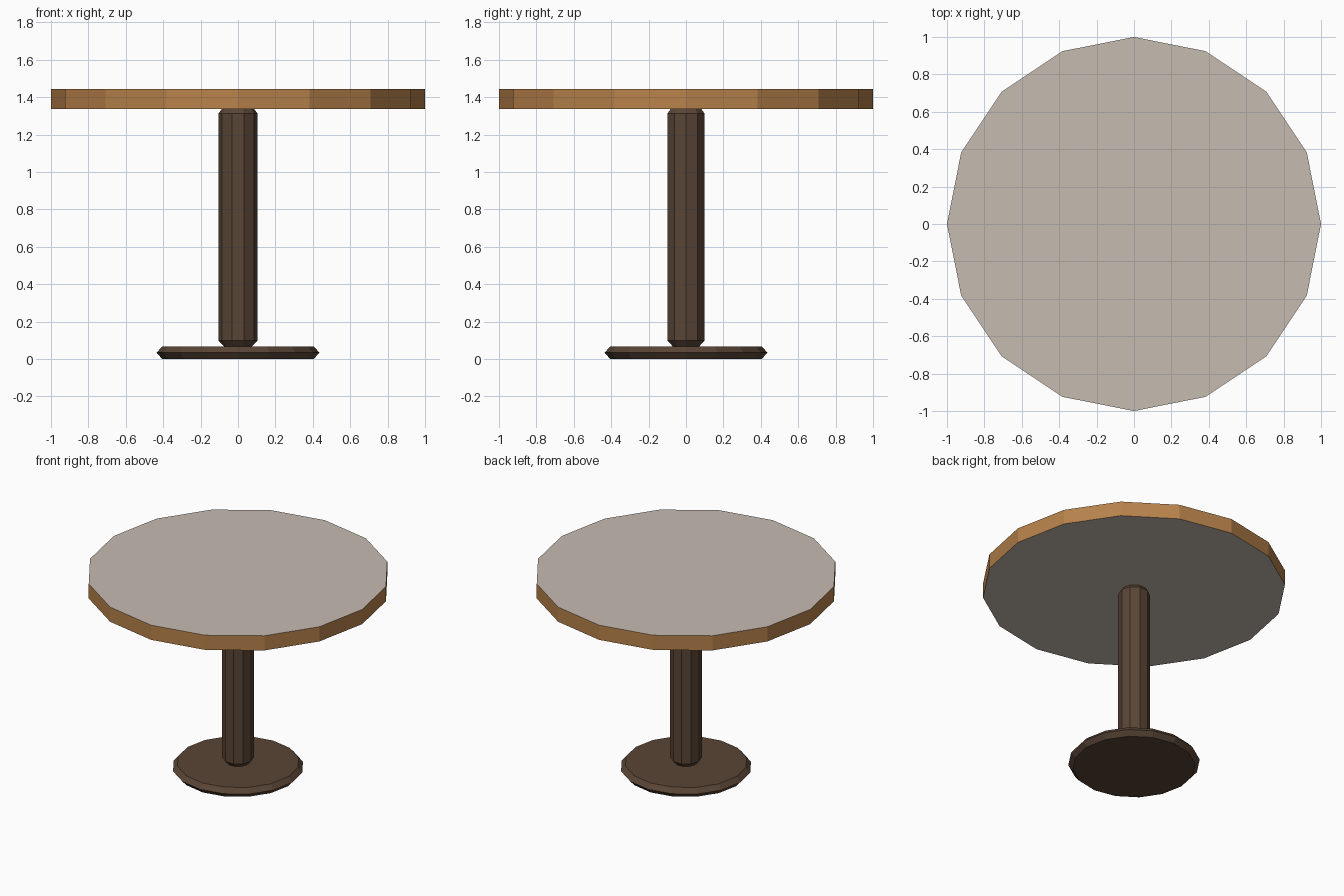
import bpy, bmesh, math

if "Cube" in bpy.data.objects:
    bpy.data.objects.remove(bpy.data.objects["Cube"])


def material(name, srgb):
    m = bpy.data.materials.new(name)
    m.diffuse_color = [((c + 0.055) / 1.055) ** 2.4 for c in srgb] + [1]
    m.use_nodes = True
    m.node_tree.nodes["Principled BSDF"].inputs["Base Color"].default_value = m.diffuse_color
    return m


light_wood = material("light wood", (0.72, 0.51, 0.295))
pale_grey = material("pale grey", (0.775, 0.735, 0.695))
dark_wood = material("dark wood", (0.35, 0.27, 0.21))


def turned(name, sides, profile, mats, inset=0):
    """Turn a (radius, z) profile into a closed flat-sided solid; optionally inset the end caps."""
    bm = bmesh.new()
    rings = [[bm.verts.new((r * math.cos(2 * math.pi * i / sides),
                            r * math.sin(2 * math.pi * i / sides), z))
              for i in range(sides)] for r, z in profile]
    for a, b in zip(rings, rings[1:]):
        for i in range(sides):
            j = (i + 1) % sides
            bm.faces.new((a[i], a[j], b[j], b[i]))
    caps = [bm.faces.new(rings[0][::-1]), bm.faces.new(rings[-1])]
    if inset:
        bmesh.ops.inset_individual(bm, faces=caps, thickness=inset)
        for f in bm.faces:
            if len(f.verts) == sides:
                f.material_index = 1
    bmesh.ops.recalc_face_normals(bm, faces=bm.faces)
    me = bpy.data.meshes.new(name)
    bm.to_mesh(me)
    bm.free()
    for m in mats:
        me.materials.append(m)
    ob = bpy.data.objects.new(name, me)
    bpy.context.collection.objects.link(ob)
    return ob


# Round top: wooden rim with grey panels above and below
turned("table_top", 16, [(1, 1.338), (1, 1.445)], [light_wood, pale_grey], inset=0.067)

# Pedestal with chamfered ends
turned("pedestal", 10, [(0.075, 0.068), (0.105, 0.1), (0.105, 1.312), (0.085, 1.338)], [dark_wood])

# Foot plate with a pointed edge
turned("foot_plate", 16, [(0.405, 0), (0.435, 0.034), (0.405, 0.068)], [dark_wood])
